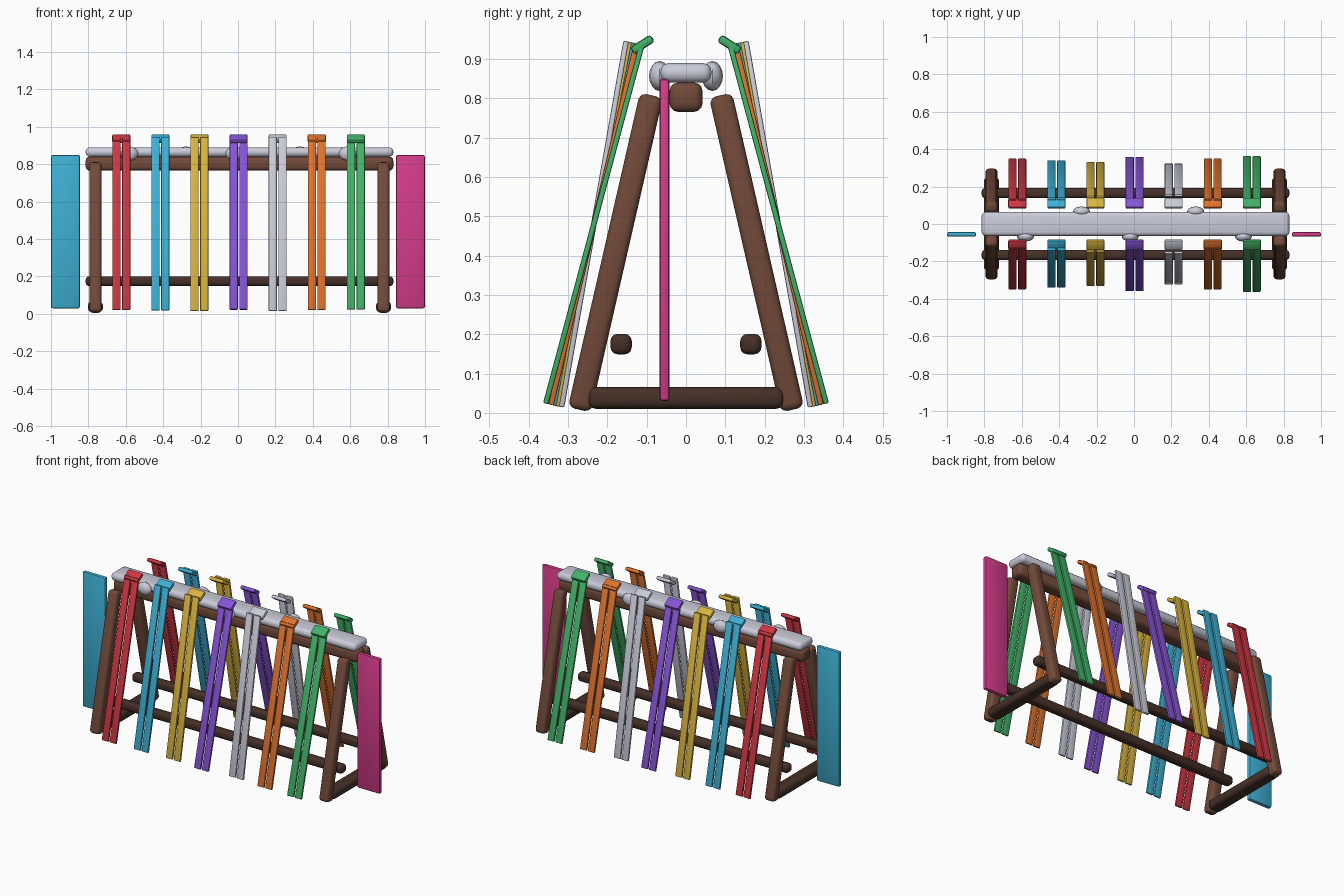
import bpy, math
from mathutils import Matrix, Vector

if "Cube" in bpy.data.objects:
    bpy.data.objects.remove(bpy.data.objects["Cube"])


def material(name, r, g, b):
    lin = lambda c: ((c / 255 + 0.055) / 1.055) ** 2.4
    m = bpy.data.materials.new(name)
    m.diffuse_color = (lin(r), lin(g), lin(b), 1)
    m.use_nodes = True
    m.node_tree.nodes["Principled BSDF"].inputs["Base Color"].default_value = m.diffuse_color
    return m


brown = material("brown wood", 114, 74, 58)
dark = material("dark wood", 70, 48, 40)
red = material("red", 208, 54, 66)
blue = material("blue", 62, 176, 212)
yellow = material("yellow", 218, 180, 62)
purple = material("purple", 134, 84, 214)
snow = material("pale grey", 204, 204, 218)
orange = material("orange", 222, 114, 46)
green = material("green", 66, 178, 104)
pink = material("pink", 212, 60, 138)


def finish(ob, name, mat):
    ob.name = name
    ob.data.materials.append(mat)
    bpy.ops.object.shade_smooth_by_angle(angle=math.radians(35))
    return ob


def box(name, mat, loc, size, bevel, tilt=0.0, segments=3):
    """Rounded box, tilted about the x axis."""
    bpy.ops.mesh.primitive_cube_add(size=1)
    ob = bpy.context.object
    ob.data.transform(Matrix.Diagonal((*size, 1)))
    ob.location = loc
    ob.rotation_euler.x = tilt
    mod = ob.modifiers.new("round", 'BEVEL')
    mod.width = bevel
    mod.segments = segments
    bpy.ops.object.modifier_apply(modifier=mod.name)
    return finish(ob, name, mat)


# Top beam with its snow cap
box("top_beam", brown, (0.008, 0, 0.803), (1.645, 0.084, 0.075), 0.022)
box("snow_cap", snow, (0.008, 0, 0.865), (1.645, 0.13, 0.05), 0.022)

# Snow lumps along the cap
for x, side in ((-0.58, -1), (-0.02, -1), (0.585, -1), (-0.28, 1), (0.33, 1)):
    bpy.ops.mesh.primitive_uv_sphere_add(segments=12, ring_count=8, radius=1)
    lump = bpy.context.object
    lump.data.transform(Matrix.Diagonal((0.046, 0.027, 0.038, 1)))
    lump.location = (x, side * 0.067, 0.857)
    finish(lump, "snow_lump", snow)

# A-frame ends
for x in (-0.762, 0.778):
    box("foot_bar", dark, (x, 0, 0.038), (0.08, 0.5, 0.055), 0.02)
    for side in (-1, 1):
        low, high = Vector((x, side * 0.271, 0.008)), Vector((x, side * 0.088, 0.808))
        d = high - low
        box("leg", brown, (low + high) / 2, (0.064, 0.06, d.length), 0.018,
            math.atan2(-d.y, d.z))

# Lower rails
for side in (-1, 1):
    box("lower_rail", dark, (0.008, side * 0.165, 0.175), (1.645, 0.054, 0.052), 0.018)

# Ski pairs leaning on both sides, each with its own lean
skis = ((red, 13.3), (blue, 12.2), (yellow, 11), (purple, 14.6),
        (snow, 10), (orange, 13.3), (green, 15))
for i, (mat, lean) in enumerate(skis):
    x = 0.003 + (i - 3) * 0.209
    for side in (-1, 1):
        for dx in (-0.026, 0.026):
            box("ski", mat, (x + dx, side * 0.2345, 0.48), (0.044, 0.014, 0.945),
                0.004, side * math.radians(lean), 2)
        # turned-up tip spanning the pair
        box("ski_tip", mat, (x, side * 0.111, 0.937), (0.097, 0.062, 0.022),
            0.008, -side * math.radians(33), 2)

# Snowboards standing at each end
for x, mat in ((-0.922, blue), (0.922, pink)):
    box("snowboard", mat, (x, -0.055, 0.44), (0.154, 0.026, 0.82), 0.009, 0, 2)
